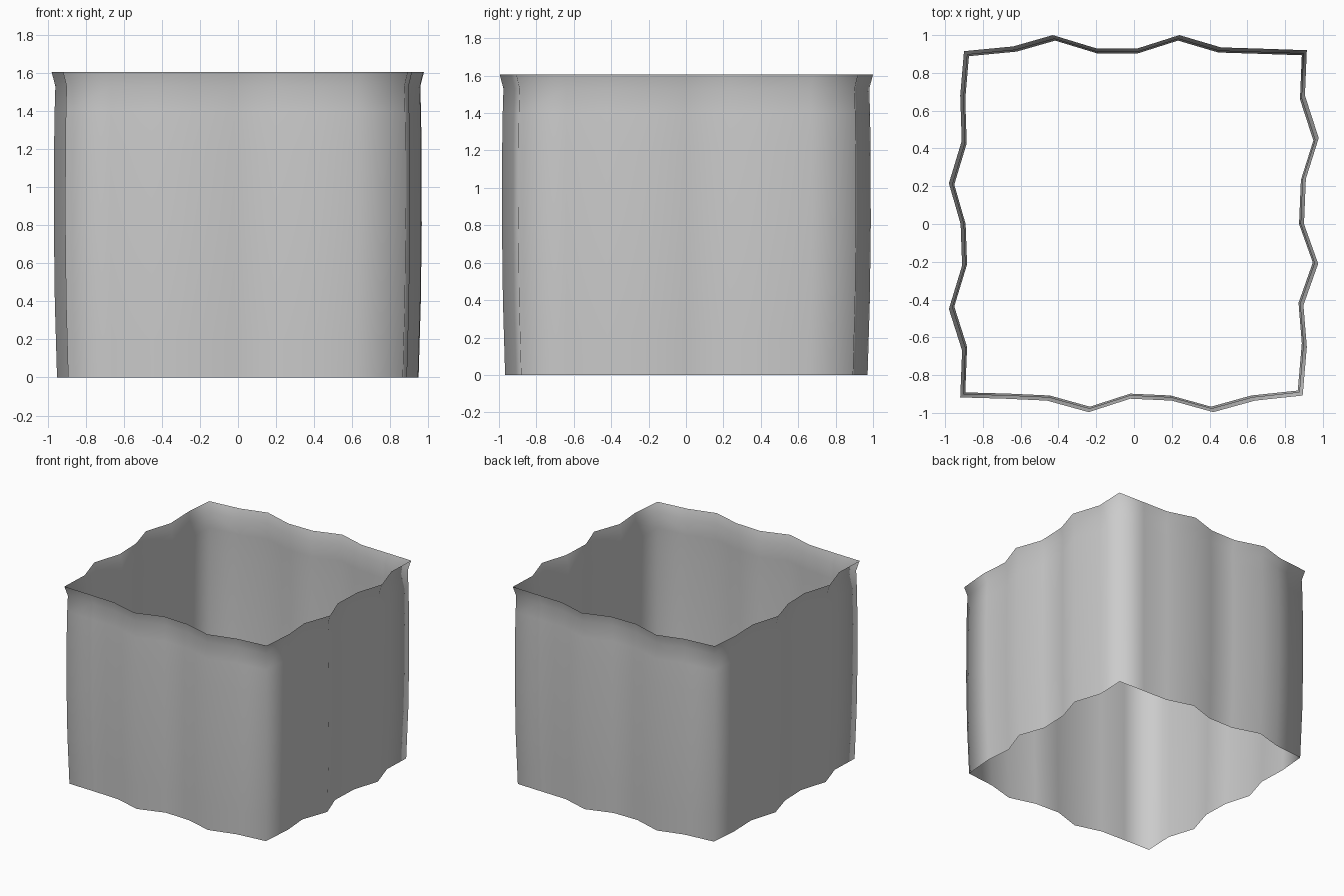
import bpy, bmesh

# Plan of the rim, one list per side (corner first, next corner left out)
back = [(-0.90, 0.915), (-0.64, 0.94), (-0.43, 1.0), (-0.2, 0.93),
        (0.02, 0.93), (0.24, 1.0), (0.46, 0.935), (0.68, 0.928)]
right = [(0.915, 0.92), (0.905, 0.68), (0.978, 0.455), (0.91, 0.24),
         (0.90, 0.0), (0.975, -0.21), (0.897, -0.43), (0.915, -0.65)]
front = [(0.893, -0.908), (0.64, -0.935), (0.42, -0.996), (0.2, -0.935),
         (-0.02, -0.925), (-0.24, -0.996), (-0.46, -0.935), (-0.68, -0.925)]
left = [(-0.92, -0.918), (-0.91, -0.67), (-0.98, -0.45), (-0.91, -0.22),
        (-0.918, 0.0), (-0.98, 0.215), (-0.912, 0.44), (-0.92, 0.68)]
plan = back + right + front + left

# Height and plan scale of each ring: slight belly, flared lip
rings = [(0.0, 0.971), (0.2, 0.977), (0.4, 0.983), (0.8, 0.988),
         (1.2, 0.987), (1.4, 0.984), (1.53, 0.98), (1.607, 1.0)]

# Wavy open wall
bm = bmesh.new()
loops = [[bm.verts.new((x * s, y * s, z)) for x, y in plan] for z, s in rings]
n = len(plan)
for low, high in zip(loops, loops[1:]):
    for i in range(n):
        j = (i + 1) % n
        bm.faces.new((low[j], low[i], high[i], high[j]))
for f in bm.faces:
    f.smooth = True

mesh = bpy.data.meshes.new("wavy_wall")
bm.to_mesh(mesh)
bm.free()
wall = bpy.data.objects.new("wavy_wall", mesh)
bpy.context.collection.objects.link(wall)
